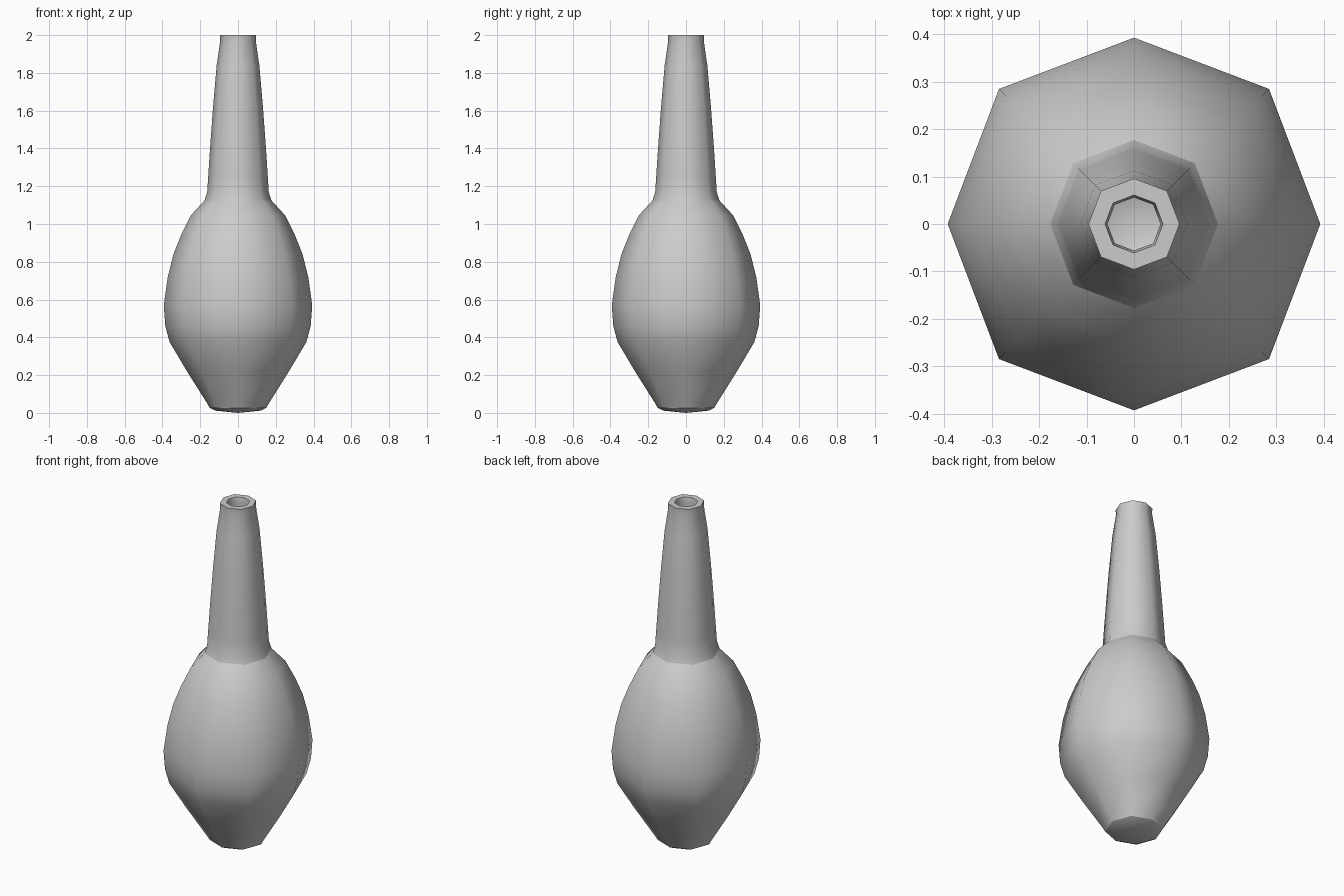
import bpy, bmesh, math

if "Cube" in bpy.data.objects:
    bpy.data.objects.remove(bpy.data.objects["Cube"])


def lathe(name, profile, sides=8):
    """Revolve (radius, z) points around z with a corner on each axis."""
    bm = bmesh.new()
    rings = []
    for r, z in profile:
        if r == 0:
            rings.append([bm.verts.new((0, 0, z))] * sides)
            continue
        ring = []
        for i in range(sides):
            a = 2 * math.pi * i / sides
            k = r * (1.025 if i % 2 else 1.0)  # diagonal corners sit slightly wider
            ring.append(bm.verts.new((k * math.cos(a), k * math.sin(a), z)))
        rings.append(ring)
    for lo, hi in zip(rings, rings[1:]):
        for i in range(sides):
            j = (i + 1) % sides
            quad = list(dict.fromkeys((lo[i], lo[j], hi[j], hi[i])))
            bm.faces.new(quad)
    mesh = bpy.data.meshes.new(name)
    bm.to_mesh(mesh)
    bm.free()
    obj = bpy.data.objects.new(name, mesh)
    bpy.context.collection.objects.link(obj)
    bpy.ops.object.select_all(action='DESELECT')
    obj.select_set(True)
    bpy.context.view_layer.objects.active = obj
    bpy.ops.object.shade_smooth_by_angle(angle=math.radians(50))
    return obj


# Shallow domed underside
lathe("vase_base", [(0, 0), (0.12, 0.012), (0.15, 0.027)])

# Rounded bulb
lathe("vase_body", [
    (0.15, 0.027), (0.163, 0.05), (0.27, 0.22), (0.362, 0.375), (0.385, 0.46),
    (0.393, 0.57), (0.372, 0.72), (0.342, 0.84), (0.302, 0.94),
    (0.25, 1.045), (0.177, 1.125)])

# Tapered neck, flat rim and the hollow inside
lathe("vase_neck", [
    (0.177, 1.125), (0.163, 1.17), (0.158, 1.25), (0.146, 1.43), (0.132, 1.62),
    (0.113, 1.84), (0.094, 1.97), (0.096, 2.0), (0.061, 2.0), (0.056, 1.97),
    (0.075, 1.84), (0.1, 1.55), (0.12, 1.2), (0.21, 1.03), (0.3, 0.84),
    (0.352, 0.57), (0.32, 0.38), (0.12, 0.07), (0, 0.045)])
